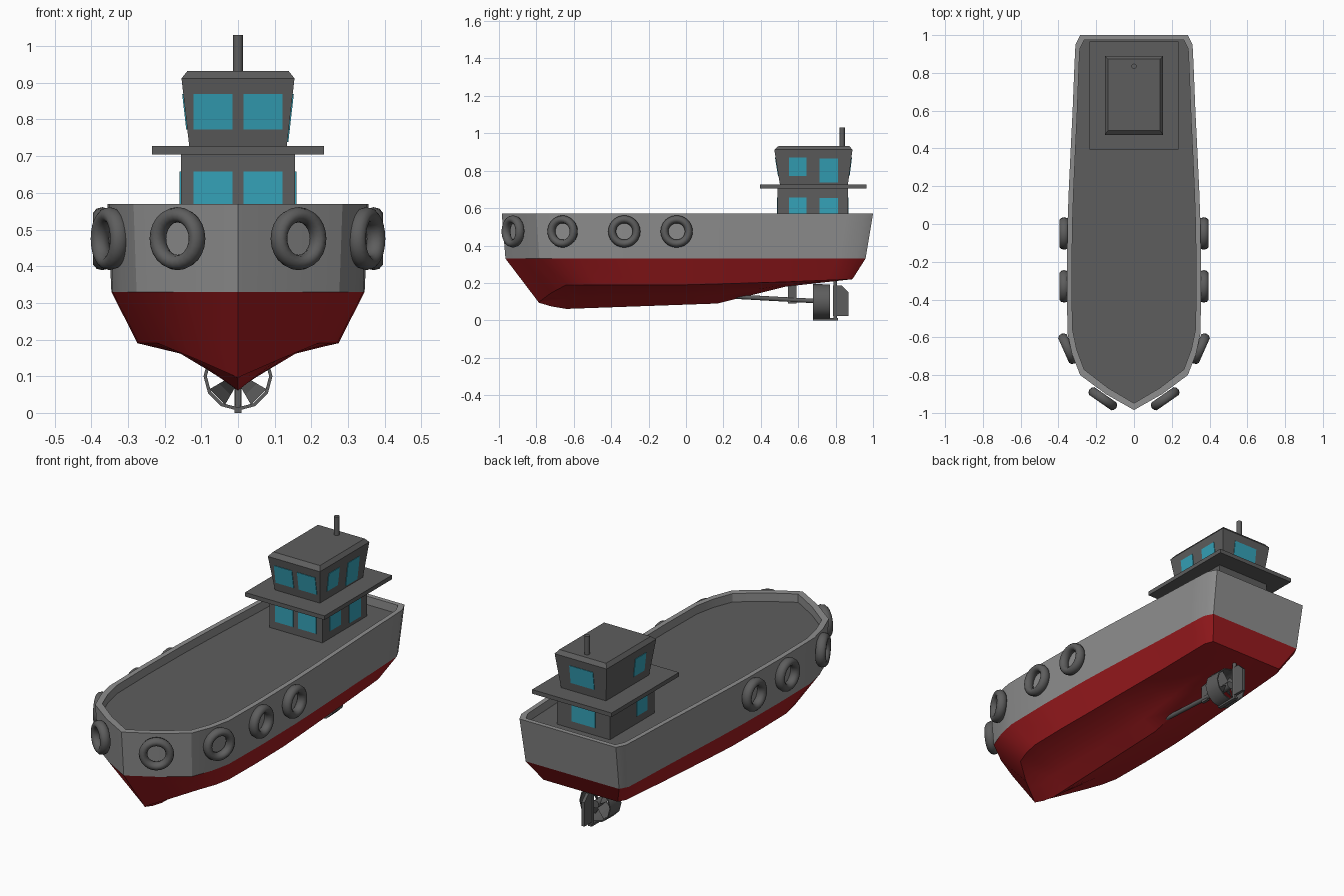
import bpy, bmesh, math
from mathutils import Vector, Matrix

if "Cube" in bpy.data.objects:
    bpy.data.objects.remove(bpy.data.objects["Cube"])


def mat(name, r, g, b):
    m = bpy.data.materials.new(name)
    m.diffuse_color = (r, g, b, 1)
    m.use_nodes = True
    m.node_tree.nodes["Principled BSDF"].inputs["Base Color"].default_value = m.diffuse_color
    return m


GREY = mat("hull_grey", .27, .27, .27)
DARK = mat("dark_grey", .11, .11, .11)
RED = mat("red_paint", .38, .012, .015)
GLASS = mat("glass_blue", .035, .36, .48)


def finish(name, bm, m, smooth=None):
    bmesh.ops.remove_doubles(bm, verts=bm.verts, dist=1e-5)
    bmesh.ops.recalc_face_normals(bm, faces=bm.faces)
    me = bpy.data.meshes.new(name)
    bm.to_mesh(me)
    bm.free()
    ob = bpy.data.objects.new(name, me)
    bpy.context.collection.objects.link(ob)
    me.materials.append(m)
    if smooth:
        bpy.ops.object.select_all(action='DESELECT')
        bpy.context.view_layer.objects.active = ob
        ob.select_set(True)
        bpy.ops.object.shade_smooth_by_angle(angle=math.radians(smooth))
    return ob


def loft(name, rings, m, caps=False, wrap=False, smooth=None):
    """Skin a list of equal-length closed rings."""
    bm = bmesh.new()
    vs = [[bm.verts.new(p) for p in r] for r in rings]
    pairs = list(zip(vs, vs[1:])) + ([(vs[-1], vs[0])] if wrap else [])
    for a, b in pairs:
        for i in range(len(a)):
            j = (i + 1) % len(a)
            bm.faces.new((a[i], a[j], b[j], b[i]))
    if caps:
        bm.faces.new(vs[0])
        bm.faces.new(vs[-1])
    return finish(name, bm, m, smooth)


def rect(x, y0, y1, z):
    return [(-x, y0, z), (x, y0, z), (x, y1, z), (-x, y1, z)]


def box(name, x, y0, y1, z0, z1, m=DARK):
    return loft(name, [rect(x, y0, y1, z0), rect(x, y0, y1, z1)], m, caps=True)


def rod(name, a, b, r, m=DARK, n=12):
    a, b = Vector(a), Vector(b)
    bm = bmesh.new()
    M = Matrix.Translation((a + b) / 2) @ (b - a).to_track_quat('Z', 'Y').to_matrix().to_4x4()
    bmesh.ops.create_cone(bm, cap_ends=True, segments=n, radius1=r, radius2=r,
                          depth=(b - a).length, matrix=M)
    return finish(name, bm, m, 40)


def interp(tab, y):
    if y <= tab[0][0]:
        return tab[0][1]
    for (a, u), (b, v) in zip(tab, tab[1:]):
        if y <= b:
            return u + (v - u) * (y - a) / (b - a)
    return tab[-1][1]


# Hull: half outline of the rim, bow to stern, scaled for each level
HALF = [(0, -.985), (.15, -.9), (.285, -.8), (.328, -.69), (.352, -.58), (.356, -.3),
        (.352, 0), (.345, .19), (.335, .4), (.325, .6), (.315, .85), (.31, .95),
        (.285, 1), (0, 1)]
OUTLINE = HALF + [(-x, y) for x, y in HALF[-2:0:-1]]
KEEL = [(-.79, .095), (-.67, .06), (.17, .09), (.53, .18), (.89, .22)]
CHINE = [(-.79, .095), (-.716, .15), (-.64, .19), (0, .19), (.53, .205), (.89, .22)]


def level(fx, bow, stern, z):
    return [(x * fx, y * (bow if y < 0 else stern), z) for x, y in OUTLINE]


def bottom(f, g):
    pts = []
    for x, y in OUTLINE:
        y *= .80 if y < 0 else .89
        k, c = interp(KEEL, y), interp(CHINE, y)
        pts.append((x * .77 * f, y, k + (c - k) * g))
    return pts


water = level(.97, .98, .96, .33)
loft("hull_lower", [water, bottom(1, 1), bottom(.58, .77), bottom(.3, .4), bottom(0, 0)],
     RED, smooth=28)
inner = level(.925, .963, .975, .525)
loft("hull_upper", [water, level(1, 1, 1, .57), level(.925, .963, .975, .57), inner],
     GREY, smooth=28)
bm = bmesh.new()
bm.faces.new([bm.verts.new(p) for p in inner])
finish("deck", bm, DARK)

# Cabin, walkway platform, wheelhouse and mast
box("lower_cabin", .156, .49, .866, .52, .71)
box("platform", .235, .395, .965, .705, .727)
loft("wheelhouse", [rect(.133, .502, .866, .727), rect(.154, .472, .89, .912),
                    rect(.138, .495, .873, .932)], DARK, caps=True)
rod("mast", (0, .835, .925), (0, .835, 1.03), .014)


# Windows lie just proud of the wall, following its slope
def wall(side, u, z):
    t = max(0, (z - .727) / .185)
    up = z > .727
    x = (.133 + .021 * t if up else .156) + .003
    y0 = (.502 - .03 * t if up else .49) - .003
    y1 = (.866 + .024 * t if up else .866) + .003
    return {'front': (u, y0, z), 'back': (u, y1, z),
            'right': (x, u, z), 'left': (-x, u, z)}[side]


def window(name, side, u0, u1, z0, z1):
    bm = bmesh.new()
    pts = [wall(side, u, z) for u, z in ((u0, z0), (u1, z0), (u1, z1), (u0, z1))]
    n = {'front': (0, -1, 0), 'back': (0, 1, 0), 'right': (1, 0, 0), 'left': (-1, 0, 0)}[side]
    a = [bm.verts.new(p) for p in pts]
    b = [bm.verts.new(Vector(p) - Vector(n) * .006) for p in pts]
    bm.faces.new(a)
    bm.faces.new(b)
    for i in range(4):
        j = (i + 1) % 4
        bm.faces.new((a[i], a[j], b[j], b[i]))
    finish(name, bm, GLASS)


for deck, z0, z1, tall in (("lower", .565, .658, .545), ("upper", .772, .87, .738)):
    for s in (-1, 1):
        window(deck + "_front_window", 'front', s * .015, s * .122, z0, z1)
    window(deck + "_back_window", 'back', -.07, .07, z0, z1)
    for side in ('left', 'right'):
        window(deck + "_side_window", side, .552, .643, z0, z1)
    window(deck + "_door", 'right', .715, .813, tall, z1 - .005)


# Tyre fenders
def tyre(c, n):
    R = Vector(n).to_track_quat('Z', 'Y').to_matrix()
    rings = []
    for i in range(24):
        a = i * math.tau / 24
        ring = []
        for j in range(10):
            b = j * math.tau / 10
            r = .065 + .021 * math.cos(b)
            ring.append(Vector(c) + R @ Vector((r * math.cos(a), r * math.sin(a), .026 * math.sin(b))))
        rings.append(ring)
    loft("tyre_fender", rings, DARK, wrap=True, smooth=50)


for s in (-1, 1):
    for x, y, nx, ny in ((.37, -.05, 1, 0), (.37, -.33, 1, 0),
                         (.35, -.66, .9, -.4), (.165, -.925, .57, -.82)):
        tyre((s * x, y, .475), (s * nx, ny, 0))

# Propeller shaft, strut, nozzle ring
AX = .1
rod("propeller_shaft", (0, .2, .13), (0, .75, AX), .012)
box("shaft_strut", .008, .545, .59, .09, .2)


def circle(r, y, n=12):
    return [(r * math.cos(i * math.tau / n), y, AX + r * math.sin(i * math.tau / n)) for i in range(n)]


loft("nozzle", [circle(.094, .68), circle(.092, .77), circle(.086, .77), circle(.085, .68)],
     DARK, wrap=True, smooth=40)
rod("propeller_hub", (0, .695, AX), (0, .765, AX), .02)

# Four twisted blades
for k in range(4):
    a = math.radians(45 + 90 * k)
    rad, tan = Vector((math.cos(a), 0, math.sin(a))), Vector((-math.sin(a), 0, math.cos(a)))
    c = Vector((0, .728, AX))
    rings = []
    for r, w, d in ((.012, .012, .022), (.05, .022, .02), (.08, .03, .014)):
        ring = []
        for s, t in ((-1, -1), (1, -1), (1, 1), (-1, 1)):
            ring.append(c + rad * r + tan * w * s + Vector((0, d * s + .003 * t, 0)))
        rings.append(ring)
    loft("propeller_blade", rings, DARK, caps=True)

# Rudder with its stock and the heel bar below the nozzle
prof = [(.787, .022), (.87, .022), (.87, .15), (.835, .185), (.787, .185)]
loft("rudder", [[(x, y, z) for y, z in prof] for x in (-.008, .008)], DARK, caps=True)
rod("rudder_stock", (0, .798, .004), (0, .798, .23), .01)
box("heel_bar", .01, .68, .812, 0, .012)
